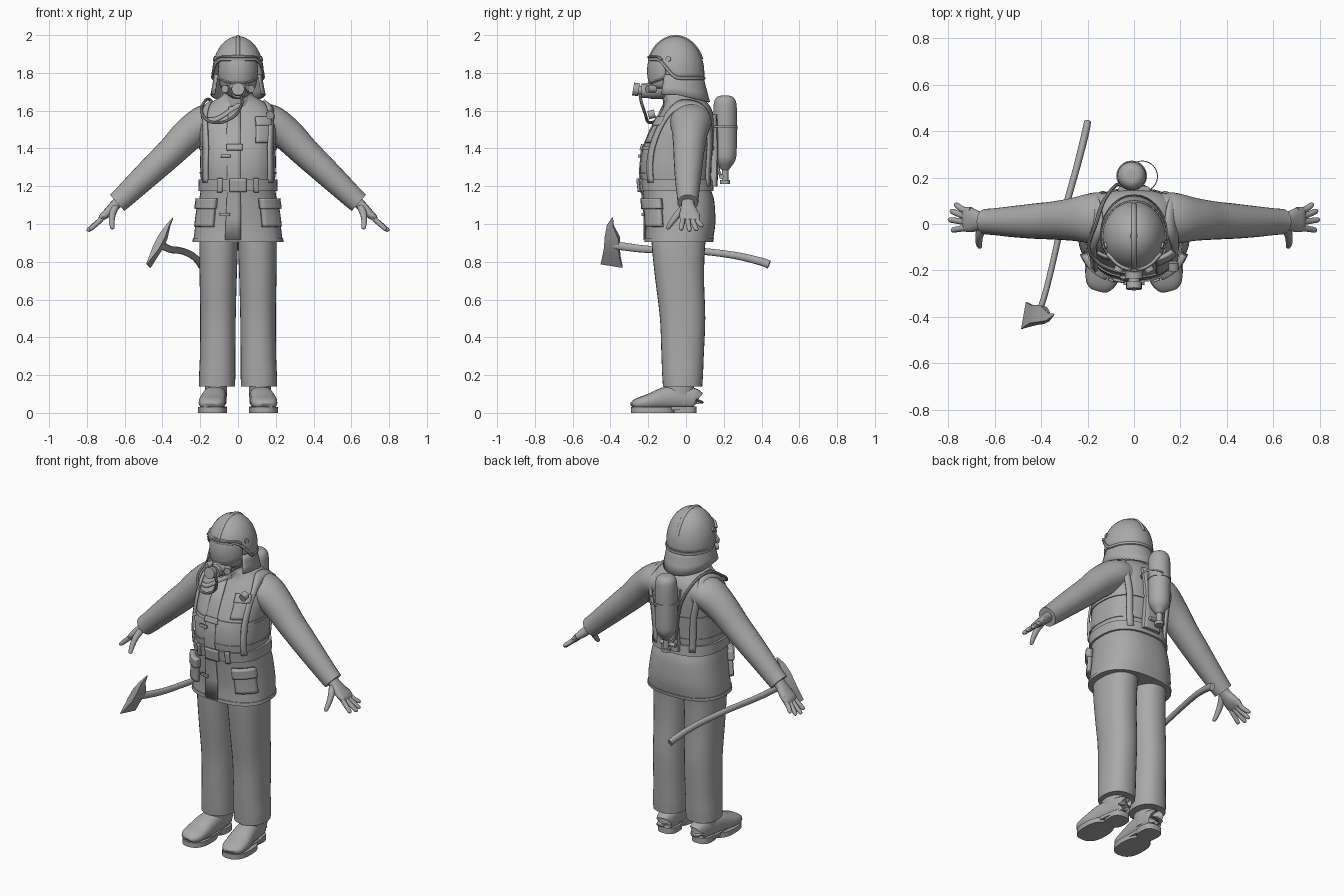
import bpy, bmesh
from math import sin, cos, pi, radians, sqrt, copysign
from mathutils import Vector

if "Cube" in bpy.data.objects:
    bpy.data.objects.remove(bpy.data.objects["Cube"])

grey = bpy.data.materials.new("plain grey")
grey.use_nodes = True
grey.diffuse_color = (0.4, 0.4, 0.4, 1)
grey.node_tree.nodes["Principled BSDF"].inputs["Base Color"].default_value = (0.4, 0.4, 0.4, 1)


def spline(rows, n=6):
    """Smooth curve through rows of any length."""
    out = []
    for i in range(len(rows) - 1):
        p = [rows[max(0, min(len(rows) - 1, i + k))] for k in (-1, 0, 1, 2)]
        for j in range(n):
            t = j / n
            out.append([b + t / 2 * (c - a + t * (2*a - 5*b + 4*c - d + t * (3*(b - c) + d - a)))
                        for a, b, c, d in zip(*p)])
    return out + [list(rows[-1])]


def build(name, grid, closed=True, caps=True, mirror=False, thick=0, angle=40):
    """Skin a grid of points; a thickness makes it a shell."""
    bm = bmesh.new()
    vs = [[bm.verts.new(p) for p in row] for row in grid]
    m = len(vs[0])
    for r0, r1 in zip(vs, vs[1:]):
        for j in range(m if closed else m - 1):
            k = (j + 1) % m
            bm.faces.new((r0[j], r0[k], r1[k], r1[j]))
    if caps and closed:
        bm.faces.new(vs[0])
        bm.faces.new(vs[-1])
    bmesh.ops.recalc_face_normals(bm, faces=bm.faces)
    me = bpy.data.meshes.new(name)
    bm.to_mesh(me)
    bm.free()
    me.materials.append(grey)
    ob = bpy.data.objects.new(name, me)
    bpy.context.collection.objects.link(ob)
    bpy.ops.object.select_all(action="DESELECT")
    bpy.context.view_layer.objects.active = ob
    ob.select_set(True)
    bpy.ops.object.shade_smooth_by_angle(angle=radians(angle))
    if thick:
        s = ob.modifiers.new("thickness", "SOLIDIFY")
        s.thickness, s.offset = thick, 0
    if mirror:
        ob.modifiers.new("mirror", "MIRROR")
    return ob


def sp(v, e):
    return copysign(abs(v) ** e, v)


def loft(name, rows, n=6, e=1, sides=32, **kw):
    """Level rings: x, y, z, x radius, y radius."""
    rows = spline(rows, n) if n else rows
    build(name, [[(x + rx * sp(cos(a), e), y + ry * sp(sin(a), e), z)
                  for a in (2 * pi * k / sides for k in range(sides))]
                 for x, y, z, rx, ry in rows], **kw)


def tube(name, rows, ref=(0, 1, 0), n=5, e=1, sides=16, **kw):
    """Rings along a path: x, y, z, radius across ref, radius along ref."""
    rows = spline(rows, n) if n else rows
    pts = [Vector(r[:3]) for r in rows]
    grid = []
    for i, r in enumerate(rows):
        t = (pts[min(i + 1, len(pts) - 1)] - pts[max(i - 1, 0)]).normalized()
        b = Vector(ref)
        b = (b - t * b.dot(t)).normalized()
        s = t.cross(b)
        grid.append([pts[i] + s * r[3] * sp(cos(a), e) + b * r[4] * sp(sin(a), e)
                     for a in (2 * pi * k / sides for k in range(sides))])
    build(name, grid, **kw)


def rod(name, p, q, r, **kw):
    ref = (0, 0, 1) if abs(p[2] - q[2]) < abs(p[1] - q[1]) + abs(p[0] - q[0]) else (0, 1, 0)
    tube(name, [(*p, r, r), (*q, r, r)], ref, n=0, **kw)


# Jacket: height, half width, front, back
jacket = spline([(.905, .237, -.217, .14), (1, .225, -.215, .155), (1.12, .207, -.225, .15),
                 (1.2, .196, -.235, .13), (1.3, .2, -.243, .135), (1.4, .2, -.228, .145),
                 (1.5, .205, -.185, .15), (1.58, .195, -.14, .145), (1.64, .145, -.11, .115),
                 (1.68, .085, -.115, .06), (1.71, .08, -.12, .05)])


def on_jacket(deg, z, off=0.0):
    """Point on the jacket by compass angle (front is -90) and height."""
    z = max(jacket[0][0], min(z, jacket[-1][0]))
    for r0, r1 in zip(jacket, jacket[1:]):
        if z <= r1[0]:
            break
    t = (z - r0[0]) / (r1[0] - r0[0])
    _, rx, yf, yb = [a + (b - a) * t for a, b in zip(r0, r1)]
    a = radians(deg)
    return ((rx + off) * sp(cos(a), .8), (yf + yb) / 2 + ((yb - yf) / 2 + off) * sp(sin(a), .8), z)


def band(name, z0, z1, off):
    build(name, [[on_jacket(a * 6, z, o) for a in range(60)] for z, o in
                 ((z0, -.01), (z0, off), (z1, off), (z1, -.01))], caps=False)


def patch(name, a0, a1, z0, z1, thick, off=0.0, **kw):
    build(name, [[on_jacket(a0 + (a1 - a0) * i / 6, z0 + (z1 - z0) * j / 6, off + thick / 2)
                  for i in range(7)] for j in range(7)], closed=False, thick=thick, **kw)


def strap(name, path, width, off=.012, thick=.012, **kw):
    """Ribbon along angle and height pairs."""
    pts = [Vector((radians(a) * .2, z)) for a, z in spline(path, 6)]
    grid = []
    for i, p in enumerate(pts):
        t = (pts[min(i + 1, len(pts) - 1)] - pts[max(i - 1, 0)]).normalized()
        w = Vector((-t.y, t.x)) * width / 2
        grid.append([on_jacket((p + w * s).x / .2 * 180 / pi, (p + w * s).y, off) for s in (-1, 0, 1)])
    build(name, grid, closed=False, thick=thick, **kw)


build("jacket", [[on_jacket(a * 6, r[0]) for a in range(60)] for r in jacket])
band("hem", .903, .925, .004)
band("waist_belt", 1.175, 1.235, .012)
band("chest_band", 1.395, 1.412, .006)
band("lower_chest_band", 1.265, 1.275, .004)
patch("front_flap", -102, -88, .915, 1.62, .008)
patch("belt_buckle", -98, -82, 1.17, 1.24, .012, .012)
patch("belt_slider", -72, -64, 1.168, 1.242, .01, .01, mirror=True)
patch("chest_buckle", -102, -86, 1.39, 1.42, .016)
for i, z in enumerate((1.05, 1.36)):
    patch("flap_clasp_%d" % i, -110, -97, z - .008, z + .008, .012, .006)
patch("hip_pocket", -62, -24, .985, 1.09, .024, mirror=True)
patch("hip_pocket_flap", -64, -22, 1.08, 1.135, .034, mirror=True)
patch("chest_pocket", -68, -40, 1.43, 1.53, .012)
patch("chest_pocket_flap", -69, -39, 1.52, 1.565, .018)
strap("shoulder_strap", [(-38, 1.22), (-40, 1.4), (-40, 1.52), (-30, 1.6), (0, 1.635),
                         (35, 1.6), (52, 1.45), (58, 1.2)], .04, mirror=True)
strap("collar_flap", [(-80, 1.66), (-95, 1.61), (-115, 1.56), (-135, 1.55)], .02, .004)
rod("strap_ring", (.17, -.165, 1.585), (.17, -.2, 1.575), .022)

# Arms and gloves
tube("sleeve", [(.09, .03, 1.545, .085, .1), (.17, .025, 1.54, .092, .11), (.26, .02, 1.475, .088, .093),
                (.35, .015, 1.385, .079, .082), (.44, .012, 1.3, .073, .075), (.53, .01, 1.215, .066, .066),
                (.6, .01, 1.148, .06, .058), (.64, .01, 1.112, .057, .055)], sides=24, mirror=True)
tube("palm", [(.6, .01, 1.15, .03, .035), (.65, .01, 1.1, .028, .035), (.69, .015, 1.06, .024, .05),
              (.72, .02, 1.035, .018, .054), (.735, .02, 1.02, .008, .045)], e=.85, mirror=True)
for nm, y0, x1, y1, z1 in (("little", .06, .772, .082, .985), ("ring", .035, .79, .055, .966),
                           ("middle", .01, .798, .018, .962), ("index", -.018, .785, -.026, .968)):
    tube(nm + "_finger", [(.7, y0, 1.055, .013, .013), (.73, y0, 1.02, .014, .014),
                          ((.73 + x1) / 2, (y0 + y1) / 2, (1.02 + z1) / 2, .013, .013),
                          (x1 - .006, y1, z1 + .006, .011, .011), (x1, y1, z1, .004, .004)],
         sides=10, mirror=True)
tube("thumb", [(.65, -.01, 1.09, .018, .02), (.665, -.045, 1.05, .018, .018), (.668, -.075, 1.01, .015, .015),
               (.665, -.096, .98, .011, .011), (.664, -.1, .973, .004, .004)], (1, 0, 0), sides=10, mirror=True)

# Trousers and boots
loft("trouser_leg", [(.1, -.035, .98, .1, .15), (.103, -.04, .87, .102, .14), (.105, -.033, .7, .098, .129),
                     (.106, -.018, .5, .094, .12), (.108, -.018, .3, .094, .112), (.11, -.018, .2, .096, .108),
                     (.111, -.018, .14, .095, .104)], e=.88, mirror=True)
loft("boot_shaft", [(.115, -.03, .05, .055, .075), (.117, -.037, .12, .058, .08), (.117, -.037, .22, .06, .085)],
     mirror=True)
tube("boot_foot", [(.113, .052, .07, .03, .04), (.114, .045, .075, .047, .055), (.117, -.03, .08, .057, .065),
                   (.126, -.11, .077, .064, .06), (.136, -.19, .06, .071, .043), (.14, -.25, .05, .066, .031),
                   (.142, -.28, .043, .045, .02), (.143, -.287, .04, .02, .01)], (0, 0, 1), e=.8, mirror=True)
sole = [(.135, -.175, z, .077, .116) for z in (0, .03)]
loft("boot_sole", sole, n=0, e=.8, mirror=True)
loft("boot_heel", [(.116, -.01, z, .058, .066) for z in (0, .035)], n=0, e=.7, mirror=True)
loft("boot_welt", [(.124, -.1, z, .06, .14) for z in (.014, .034)], n=0, e=.7, mirror=True)

# Head and breathing mask
loft("neck", [(0, -.04, 1.62, .08, .08), (0, -.05, 1.78, .08, .085)], n=0)
loft("head", [(0, -.065, 1.66 + .115 * (1 - cos(t)), .1 * sin(t) + .002, .118 * sin(t) + .002)
              for t in (pi * k / 12 for k in range(13))], n=0)


def mask_point(a, z, g=0.0):
    k = sqrt(max(.05, 1 - ((z - 1.81) / .17) ** 2))
    return ((.104 + g) * k * cos(a), -.075 + (.125 + g) * k * sin(a), z)


build("mask_visor", [[mask_point(radians(-165 + 150 * i / 16), 1.72 + .16 * j / 8) for i in range(17)]
                     for j in range(9)], closed=False, thick=.012)
for i, z in enumerate((1.775, 1.868)):
    tube("visor_frame_%d" % i, [(*mask_point(radians(-165 + 150 * k / 16), z + .02 * i * sin(pi * k / 16)
         - .03 * (1 - i) * sin(pi * k / 16), .005), .007, .007) for k in range(17)], (0, 0, 1), n=0, sides=8)
tube("mask_chin", [(0, -.12, 1.72, .07, .06), (0, -.17, 1.71, .055, .05), (0, -.205, 1.705, .04, .04)], (0, 0, 1))
rod("regulator", (0, -.19, 1.705), (0, -.235, 1.705), .038)
rod("regulator_neck", (0, -.23, 1.705), (0, -.255, 1.71), .024)
rod("regulator_cap", (0, -.25, 1.71), (0, -.28, 1.715), .034)
rod("side_valve", (.05, -.165, 1.715), (.07, -.205, 1.715), .02, mirror=True)
tube("air_hose", [(.015, -.245, 1.69, .008, .008), (.02, -.235, 1.64, .008, .008), (-.01, -.215, 1.58, .008, .008),
                  (-.08, -.2, 1.54, .008, .008), (-.155, -.165, 1.545, .008, .008),
                  (-.195, -.1, 1.6, .008, .008), (-.165, 0, 1.66, .008, .008),
                  (-.13, .1, 1.63, .008, .008), (-.08, .165, 1.5, .008, .008),
                  (-.05, .17, 1.3, .008, .008), (-.01, .19, 1.25, .008, .008)], (.6, .3, .5), sides=8)


# Helmet with a raised brow, rim, crest and neck guard
def brow(a):
    f = max(0, min(1, (-sin(a) + .1) / .8))
    return 1.772 + .1 * f * f * (3 - 2 * f)


def helmet_point(a, z, g=0.0):
    k = sqrt(max(0, 1 - (max(0, z - 1.8) / .19) ** 2)) + .002
    return ((.132 + g) * k * cos(a), -.055 + (.148 + g) * k * sin(a), z)


ring = [2 * pi * k / 40 for k in range(40)]
build("helmet_shell", [[helmet_point(a, brow(a) + (1.989 - brow(a)) * sin(j / 12 * pi / 2)) for a in ring]
                       for j in range(13)], caps=False, thick=.008)
tube("helmet_rim", [(*helmet_point(a, brow(a), .003), .007, .009) for a in ring + ring[:1]],
     (0, 0, 1), n=0, sides=8)
tube("helmet_peak", [(*helmet_point(radians(-150 + 6 * k), brow(radians(-150 + 6 * k)) + .012, .006), .012, .007)
                     for k in range(21)], (0, 0, 1), n=0, sides=8)
tube("helmet_crest", [(0, -.055 - .146 * cos(t), 1.8 + .188 * sin(t), .012, .012)
                      for t in (radians(28 + 6.5 * k) for k in range(21))], (1, 0, 0), n=0, sides=10)
rod("helmet_rivet", (.11, -.09, 1.872), (.128, -.094, 1.875), .014, mirror=True)
build("neck_guard", [[((.122 + .02 * t) * cos(a), -.05 + (.135 + .038 * t) * sin(a),
                       1.79 - t * (.105 + .04 * max(0, sin(a)))) for a in
                      (radians(-28 + 236 * k / 30) for k in range(31))]
                     for t in (0, .33, .66, 1)], closed=False, thick=.008)

# Air bottle and carrying frame
bx, by = -.01, .207
loft("air_bottle", [(bx, by, z, r, r) for z, r in ((1.285, .018), (1.3, .03), (1.335, .053), (1.38, .061),
     (1.5, .062), (1.61, .062), (1.655, .055), (1.676, .035), (1.68, .008))])
rod("bottle_valve", (bx, by, 1.22), (bx, by, 1.3), .017)
rod("valve_wheel", (bx, by, 1.212), (bx, by, 1.232), .026)
rod("valve_arm", (bx - .05, by - .02, 1.25), (bx + .05, by - .02, 1.25), .012)
loft("bottle_band", [(bx, by, z, .066, .066) for z in (1.5, 1.52)], n=0)
tube("band_loop", [(.035 + .066 * cos(a), .205 + .066 * sin(a), 1.515, .002, .006) for a in ring + ring[:1]],
     (0, 0, 1), n=0, sides=6)
tube("back_plate", [(0, .145, 1.2, .06, .022), (0, .15, 1.4, .05, .022), (0, .145, 1.58, .07, .02)],
     (0, 1, 0), e=.5)

# Axe: wedge head lofted along its length, curved handle
tube("axe_handle", [(-.425, -.42, .895, .013, .02), (-.39, -.325, .88, .013, .021), (-.355, -.19, .865, .013, .019),
                    (-.3, .05, .858, .014, .018), (-.245, .25, .835, .015, .019), (-.21, .39, .803, .016, .021),
                    (-.2, .44, .785, .015, .022)], (0, 0, 1))
mid = Vector((-.412, -.39, .9))
down = Vector((-.46, -.06, -.885)).normalized()
along = Vector((.25, .97, 0))
along = (along - down * along.dot(down)).normalized()
side = down.cross(along)
build("axe_head", [[mid + down * s + along * u + side * v for u, v in ((a, -t), (b, -t), (b, t), (a, t))]
                   for s, a, b, t in ((-.148, -.012, -.006, .002), (-.1, -.035, .0, .008),
                                      (-.035, -.04, .035, .018), (.03, -.04, .04, .018),
                                      (.07, -.045, .045, .012), (.137, -.055, .065, .002))], angle=25)
